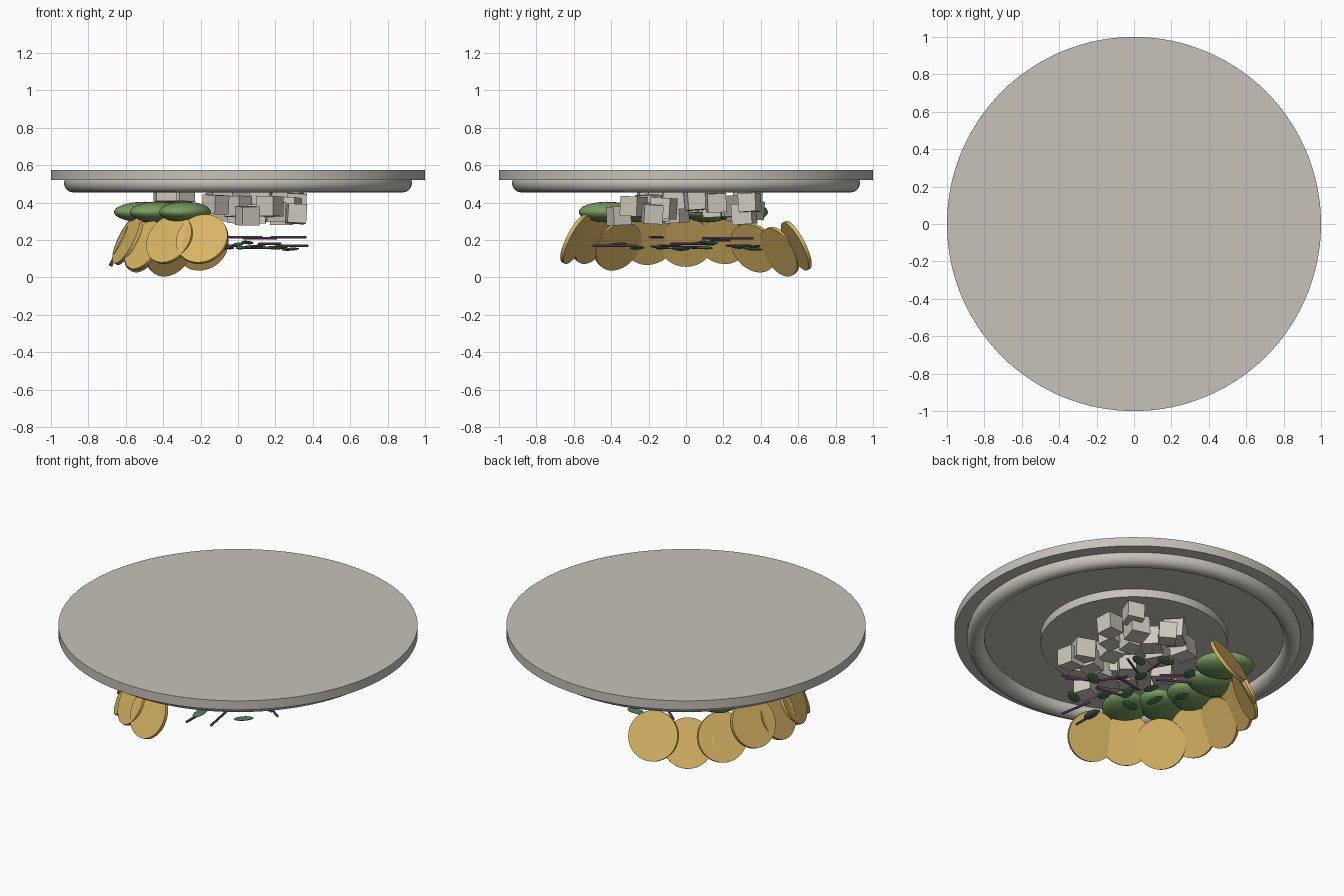
import bpy
import math
import random
from mathutils import Vector, Euler

random.seed(4)
cube = bpy.data.objects.get("Cube")
if cube:
    bpy.data.objects.remove(cube, do_unlink=True)


def material(name, r, g, b):
    m = bpy.data.materials.new(name)
    m.use_nodes = True
    m.diffuse_color = (r, g, b, 1)
    m.node_tree.nodes["Principled BSDF"].inputs["Base Color"].default_value = (r, g, b, 1)
    return m


stone = material("warm grey glaze", .57, .54, .49)
cream = material("cream cheese", .62, .58, .52)
gold = material("golden crisp", .69, .46, .13)
green = material("soft green", .20, .34, .12)
herb = material("herb green", .08, .22, .10)
purple = material("onion purple", .27, .11, .23)


def finish(name, mat, smooth=True):
    ob = bpy.context.object
    ob.name = name
    ob.data.materials.append(mat)
    if smooth:
        bpy.ops.object.shade_smooth_by_angle()
    return ob


def disc(name, mat, radius, low, high):
    bpy.ops.mesh.primitive_cylinder_add(vertices=128, radius=radius, depth=high - low,
                                        location=(0, 0, (low + high) / 2))
    return finish(name, mat)


def rod(name, mat, centre, axis, radius, length, sides):
    bpy.ops.mesh.primitive_cylinder_add(vertices=sides, radius=radius, depth=length,
                                        location=centre,
                                        rotation=Vector(axis).to_track_quat('Z', 'Y').to_euler())
    return finish(name, mat)


def ellipsoid(name, mat, centre, size, turn):
    bpy.ops.mesh.primitive_uv_sphere_add(segments=32, ring_count=16, radius=1,
                                         location=centre, rotation=turn)
    bpy.context.object.scale = size
    return finish(name, mat)


# Upturned plate: flat disc, rounded ring and raised foot
disc("plate_disc", stone, 1, .52, .575)
disc("plate_foot", stone, .52, .47, .53)
bpy.ops.mesh.primitive_torus_add(major_radius=.88, minor_radius=.05, major_segments=128,
                                 minor_segments=20, location=(0, 0, .505))
finish("plate_ring", stone)

# Fan of leaning round crisps along one side
tilt = math.radians(26)
for i, z in enumerate((.17, .138, .16, .205, .19, .20, .17, .205, .205)):
    a = math.radians(108 + 18 * i)
    out = Vector((math.cos(a), math.sin(a), 0))
    rod("crisp", gold, out * .62 + Vector((0, 0, z)),
        out * math.cos(tilt) + Vector((0, 0, math.sin(tilt))), .143, .02, 48)

# Overlapping green slices inside the fan
for i in range(5):
    a = math.radians(144 + 23 * i)
    ellipsoid("green_slice", green, (.507 * math.cos(a), .507 * math.sin(a), .35),
              (.165, .125, .055), (0, 0, a))

# Scattered cheese cubes: x, y, z
cubes = [(.29, .34, .40), (.24, .31, .34), (.31, .16, .40), (-.02, .33, .40), (.05, .35, .36),
         (.05, .21, .38), (-.12, .28, .36), (.14, .14, .37), (.31, -.18, .34), (.27, -.12, .37),
         (.19, -.15, .35), (.01, -.05, .34), (0, -.14, .38), (.10, -.18, .34), (.05, -.36, .33),
         (.17, -.28, .38), (.21, .05, .41), (-.12, -.20, .39), (-.39, -.2, .46), (-.31, -.12, .46),
         (.12, -.06, .42), (-.1, .1, .4)]
for centre in cubes:
    turn = Euler([random.uniform(-.08, .08) for _ in "xy"] + [random.uniform(0, math.pi)])
    bpy.ops.mesh.primitive_cube_add(size=random.uniform(.095, .115), location=centre, rotation=turn)
    finish("cheese_cube", cream, False)

# Flat herb leaves: x, y
leaves = [(.2, .28), (.08, .37), (-.1, .36), (.1, -.14), (.22, -.26), (0, -.37), (-.15, 0),
          (-.26, .1), (.02, -.03), (-.05, .09), (.28, -.02), (-.08, -.13), (.05, .12)]
for x, y in leaves:
    ellipsoid("herb_leaf", herb, (x, y, random.uniform(.15, .19)), (.055, .03, .008),
              (random.uniform(-.1, .1), random.uniform(-.1, .1), random.uniform(0, math.pi)))

# Thin onion sticks: x, y, heading in degrees, z
sticks = [(.04, .26, 85, .21), (-.08, .28, 140, .17), (.12, .14, 30, .21), (.29, -.09, 145, .17),
          (.17, 0, 125, .18), (.12, -.36, 100, .17), (0, -.4, 90, .17), (-.14, .18, 150, .20),
          (.09, .05, 10, .16), (.27, -.16, 160, .215), (.03, -.16, 170, .215)]
for x, y, heading, z in sticks:
    a = math.radians(heading)
    rod("onion_stick", purple, (x, y, z), (math.cos(a), math.sin(a), 0), .007, .2, 10)
